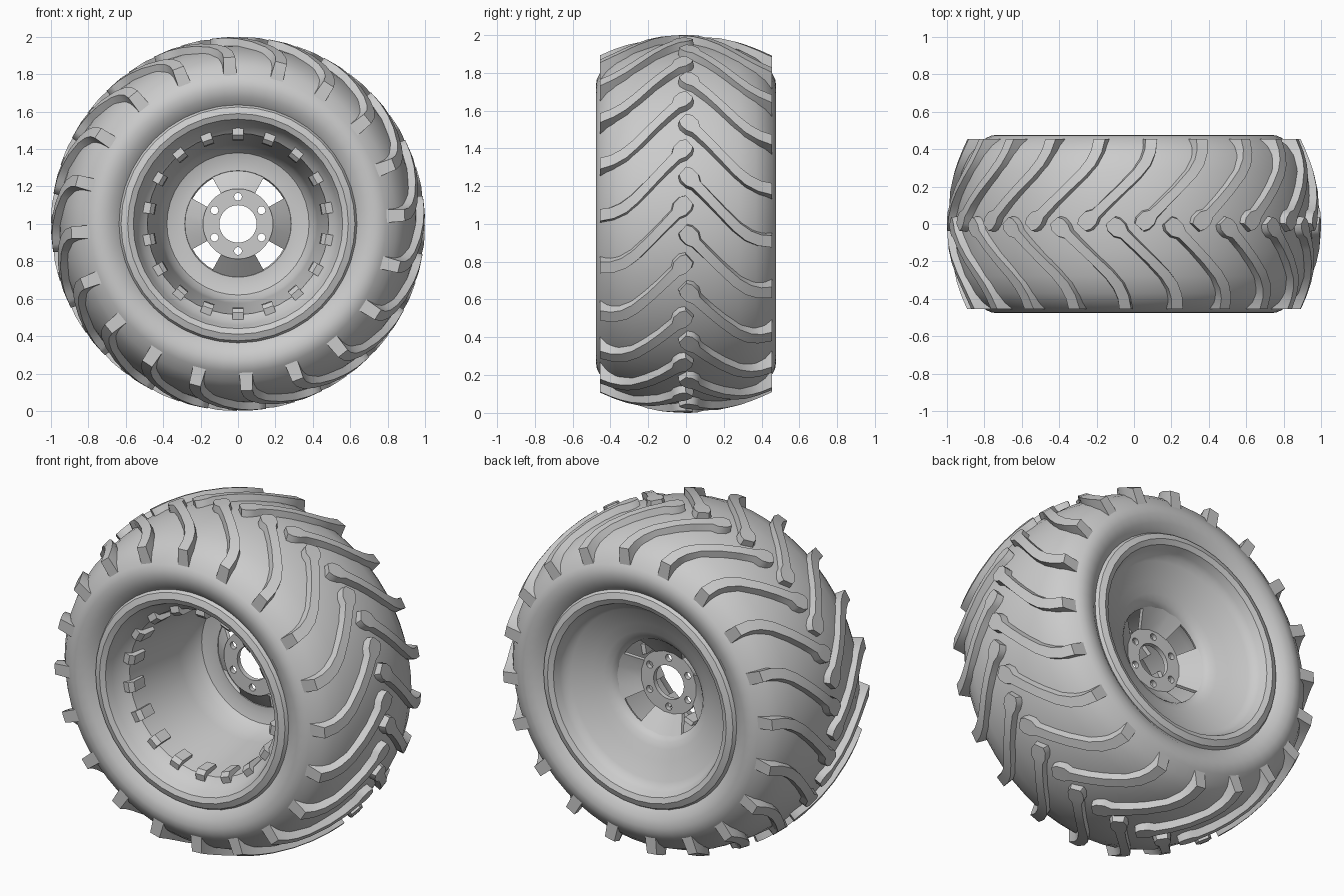
import bpy, bmesh
from math import sin, cos, radians, pi, hypot

if "Cube" in bpy.data.objects:
    bpy.data.objects.remove(bpy.data.objects["Cube"])

AXLE_Z = 1.0


def pos(r, y, a):
    """Point at radius r, angle a (radians) around the axle, offset y."""
    return (r * cos(a), y, AXLE_Z + r * sin(a))


def finish(name, bm, recalc=True, angle=35):
    if recalc:
        bmesh.ops.recalc_face_normals(bm, faces=bm.faces)
    me = bpy.data.meshes.new(name)
    bm.to_mesh(me)
    bm.free()
    ob = bpy.data.objects.new(name, me)
    bpy.context.collection.objects.link(ob)
    bpy.ops.object.select_all(action='DESELECT')
    ob.select_set(True)
    bpy.context.view_layer.objects.active = ob
    bpy.ops.object.shade_smooth_by_angle(angle=radians(angle))
    return ob


def lathe(name, profile, seg):
    bm = bmesh.new()
    rings = [[bm.verts.new(pos(r, y, 2 * pi * k / seg + pi / 2)) for r, y in profile]
             for k in range(seg)]
    for k in range(seg):
        a, b = rings[k], rings[(k + 1) % seg]
        for i in range(len(profile) - 1):
            bm.faces.new((a[i], a[i + 1], b[i + 1], b[i]))
    return finish(name, bm, recalc=False)


def loft(bm, sections):
    """Closed solid through a list of equal-length vertex rings."""
    rings = [[bm.verts.new(p) for p in s] for s in sections]
    n = len(rings[0])
    for a, b in zip(rings, rings[1:]):
        for i in range(n):
            bm.faces.new((a[i], a[(i + 1) % n], b[(i + 1) % n], b[i]))
    bm.faces.new(rings[0][::-1])
    bm.faces.new(rings[-1])


# Tyre carcass: half profile mirrored across the centre
half = [(.60, .40), (.64, .435), (.68, .465), (.73, .477), (.765, .472), (.79, .46),
        (.845, .42), (.885, .37), (.925, .28), (.95, .15)]
lathe("tyre_carcass", [(r, -y) for r, y in half] + [(.963, 0)] + half[::-1], 60)

# Rim: back lip, dish, inner ring, barrel, front lip
lip = [(.64, .425), (.625, .45), (.59, .463), (.56, .45), (.543, .41)]
rim = lip + [(.53, .385), (.50, .365), (.40, .317), (.34, .29), (.305, .272), (.285, .25),
             (.278, .232), (.285, .215), (.33, .215), (.38, .20), (.41, .16), (.425, .05),
             (.455, -.15), (.485, -.33), (.52, -.36)] + [(r, -y) for r, y in lip[::-1]]
lathe("rim", rim, 40)


# Tread lugs: knob at the centre, diagonal bar, straight shoulder end
def carcass_r(y):
    crown = [(0, .963)] + [(yy, r) for r, yy in half[:4:-1]]
    for (y0, r0), (y1, r1) in zip(crown, crown[1:]):
        if y <= y1:
            return r0 + (r1 - r0) * (y - y0) / (y1 - y0)
    return crown[-1][1]


# (distance from centre, angle in degrees, half width)
lug_path = [(-.018, 22.4, .028), (.003, 21.3, .043), (.033, 19.5, .043), (.055, 18, .026),
            (.12, 14.1, .024), (.19, 9.8, .024), (.27, 5, .026), (.33, 2.2, .029),
            (.39, .6, .031), (.455, 0, .034)]


def lug_sections(side, start):
    out = []
    for i, (y, deg, w) in enumerate(lug_path):
        p, q = lug_path[max(i - 1, 0)], lug_path[min(i + 1, len(lug_path) - 1)]
        ty, ta = q[0] - p[0], radians(q[1] - p[1]) * .97
        if i == len(lug_path) - 1:
            ty, ta = 1, 0
        ln = hypot(ty, ta)
        ny, na = -ta / ln, ty / ln
        ring = []
        for s, top in ((-1, 0), (-1, 1), (1, 1), (1, 0)):
            d = s * (w if top else w + .01)
            yy = min(y + ny * d, .455)
            a = radians(start + deg) + na * d / .96
            r = 1 - .52 * yy * yy if top else carcass_r(abs(yy)) - .018
            ring.append(pos(r, side * yy, a))
        out.append(ring)
    return out


for name, side, start in (("front_tread_lugs", -1, 3), ("back_tread_lugs", 1, -6)):
    bm = bmesh.new()
    for k in range(20):
        loft(bm, lug_sections(side, start + 18 * k))
    finish(name, bm)

# Clamp tabs inside the front of the barrel
bm = bmesh.new()
tab = [(.53, -.35), (.475, -.36), (.452, -.338), (.447, -.25), (.48, -.24), (.53, -.32)]
for k in range(18):
    a = pi / 2 + 2 * pi * k / 18
    loft(bm, [[(r * cos(a) - t * sin(a), y, AXLE_Z + r * sin(a) + t * cos(a)) for r, y in tab]
              for t in (-.029, .029)])
finish("clamp_tabs", bm)

# Four wide sloped spokes with windows between
bm = bmesh.new()
spoke = [(.288, .22), (.182, .137), (.182, .162), (.288, .245)]
for k in range(4):
    loft(bm, [[pos(r, y, k * pi / 2 + radians(d)) for r, y in spoke]
              for d in (-29, -10, 10, 29)])
finish("spokes", bm)

# Hub plate with centre bore and six bolt holes
cu = bpy.data.curves.new("hub_plate", 'CURVE')
cu.dimensions, cu.fill_mode, cu.extrude = '2D', 'BOTH', .014


def circle(cx, cy, r, n):
    sp = cu.splines.new('POLY')
    sp.points.add(n - 1)
    for i, p in enumerate(sp.points):
        p.co = (cx + r * cos(2 * pi * i / n), cy + r * sin(2 * pi * i / n), 0, 1)
    sp.use_cyclic_u = True


circle(0, 0, .188, 36)
circle(0, 0, .10, 32)
for k in range(6):
    a = pi / 2 + k * pi / 3
    circle(.145 * cos(a), .145 * sin(a), .021, 14)
hub = bpy.data.objects.new("hub_plate", cu)
bpy.context.collection.objects.link(hub)
hub.location = (0, .149, AXLE_Z)
hub.rotation_euler = (pi / 2, 0, 0)
bpy.ops.object.select_all(action='DESELECT')
hub.select_set(True)
bpy.context.view_layer.objects.active = hub
bpy.ops.object.convert(target='MESH')
bpy.ops.object.shade_smooth_by_angle(angle=radians(35))
